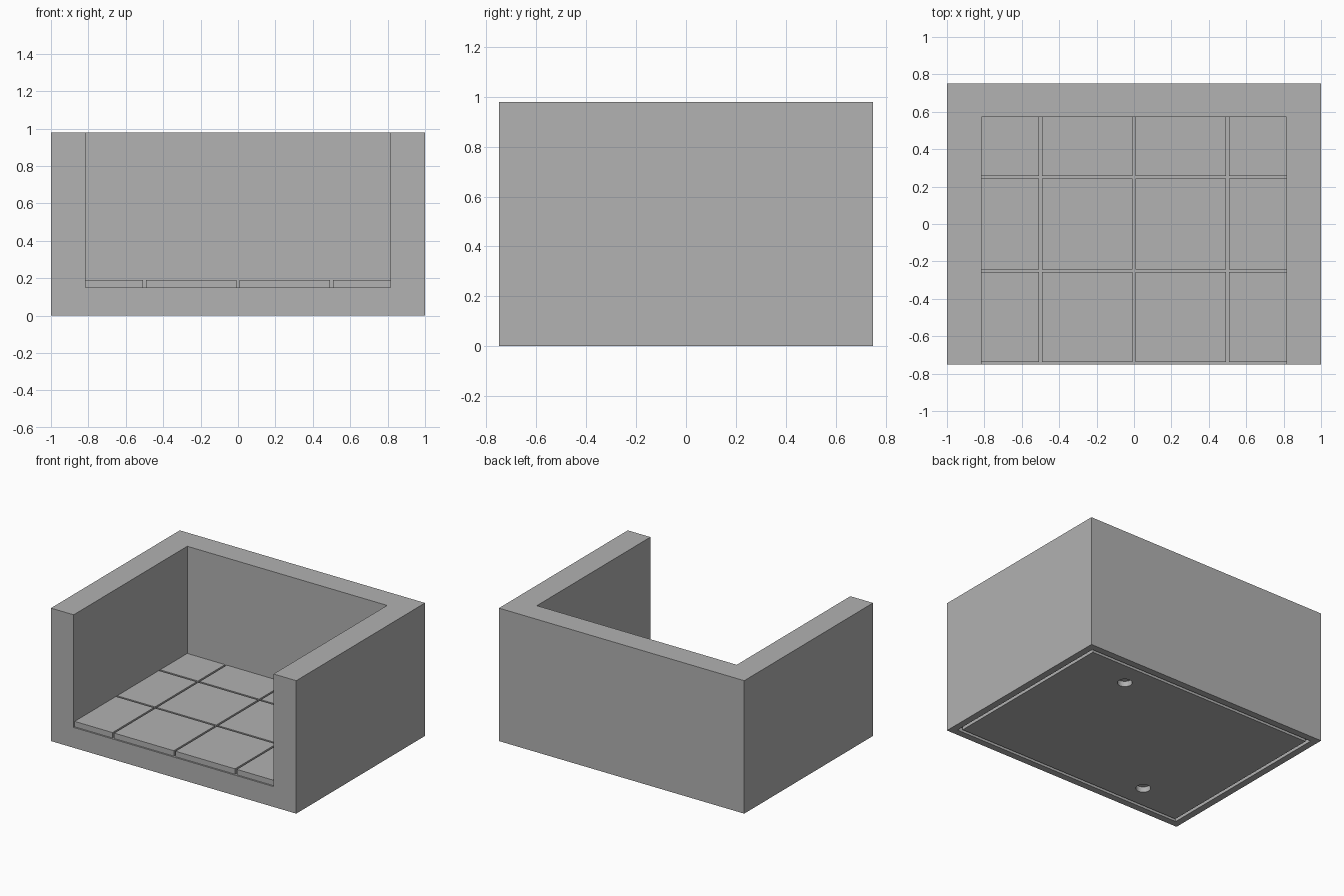
import bpy
import bmesh
from mathutils import Matrix, Vector

if "Cube" in bpy.data.objects:
    bpy.data.objects.remove(bpy.data.objects["Cube"])

W, D, H = 2.0, 1.5, 0.98          # outer size
IN_X, IN_Y = 0.815, 0.573         # inner wall faces
BED, FLOOR = 0.15, 0.19           # groove bottom and tile top
GAP = 0.007                       # half width of a groove

stone = bpy.data.materials.new("stone grey")
stone.use_nodes = True
grey = (0.445, 0.445, 0.445, 1)
stone.diffuse_color = grey
stone.node_tree.nodes["Principled BSDF"].inputs["Base Color"].default_value = grey


def make_object(name, bm):
    bmesh.ops.recalc_face_normals(bm, faces=bm.faces)
    mesh = bpy.data.meshes.new(name)
    bm.to_mesh(mesh)
    bm.free()
    mesh.materials.append(stone)
    obj = bpy.data.objects.new(name, mesh)
    bpy.context.collection.objects.link(obj)
    return obj


def box_mesh(low, high):
    low, high = Vector(low), Vector(high)
    bm = bmesh.new()
    place = Matrix.Translation((low + high) / 2) @ Matrix.Diagonal((*(high - low), 1))
    bmesh.ops.create_cube(bm, size=1, matrix=place)
    return bm


def cut(target, cutter):
    cutter.hide_render = True
    mod = target.modifiers.new("cut", "BOOLEAN")
    mod.operation = "DIFFERENCE"
    mod.solver = "EXACT"
    mod.object = cutter
    bpy.context.view_layer.objects.active = target
    bpy.ops.object.modifier_apply(modifier=mod.name)
    bpy.data.objects.remove(cutter)


# Outer block with a narrow groove around its underside
bm = box_mesh((-W / 2, -D / 2, 0), (W / 2, D / 2, H))
bottom = min(bm.faces, key=lambda f: f.calc_center_median().z)
bmesh.ops.inset_region(bm, faces=[bottom], thickness=0.05, use_even_offset=True)
ring = bmesh.ops.inset_region(bm, faces=[bottom], thickness=0.024, use_even_offset=True)["faces"]
raised = bmesh.ops.extrude_face_region(bm, geom=ring)["geom"]
verts = [v for v in raised if isinstance(v, bmesh.types.BMVert)]
bmesh.ops.translate(bm, verts=verts, vec=(0, 0, 0.03))
leftover = [f for f in ring if f.is_valid]
if leftover:
    bmesh.ops.delete(bm, geom=leftover, context="FACES_ONLY")
shell = make_object("walls_and_base", bm)

# Room, open at the front and the top
cut(shell, make_object("room_cutter", box_mesh((-IN_X, -D, BED), (IN_X, IN_Y, H + 1))))

# Two round sockets underneath
for s in (-1, 1):
    bm = bmesh.new()
    bmesh.ops.create_cone(bm, cap_ends=True, segments=32, radius1=0.05, radius2=0.05,
                          depth=0.08, matrix=Matrix.Translation((s * 0.5, s * 0.5, 0)))
    cut(shell, make_object("socket_cutter", bm))

# Floor tiles separated by grooves, set back slightly at the front
x_edges = (-IN_X - GAP, -0.5, 0, 0.5, IN_X + GAP)
y_edges = (-0.745, -0.25, 0.25, IN_Y + GAP)
for row, (y0, y1) in enumerate(zip(y_edges, y_edges[1:])):
    for col, (x0, x1) in enumerate(zip(x_edges, x_edges[1:])):
        make_object(f"floor_tile_{row + 1}_{col + 1}",
                    box_mesh((x0 + GAP, y0 + GAP, BED), (x1 - GAP, y1 - GAP, FLOOR)))
